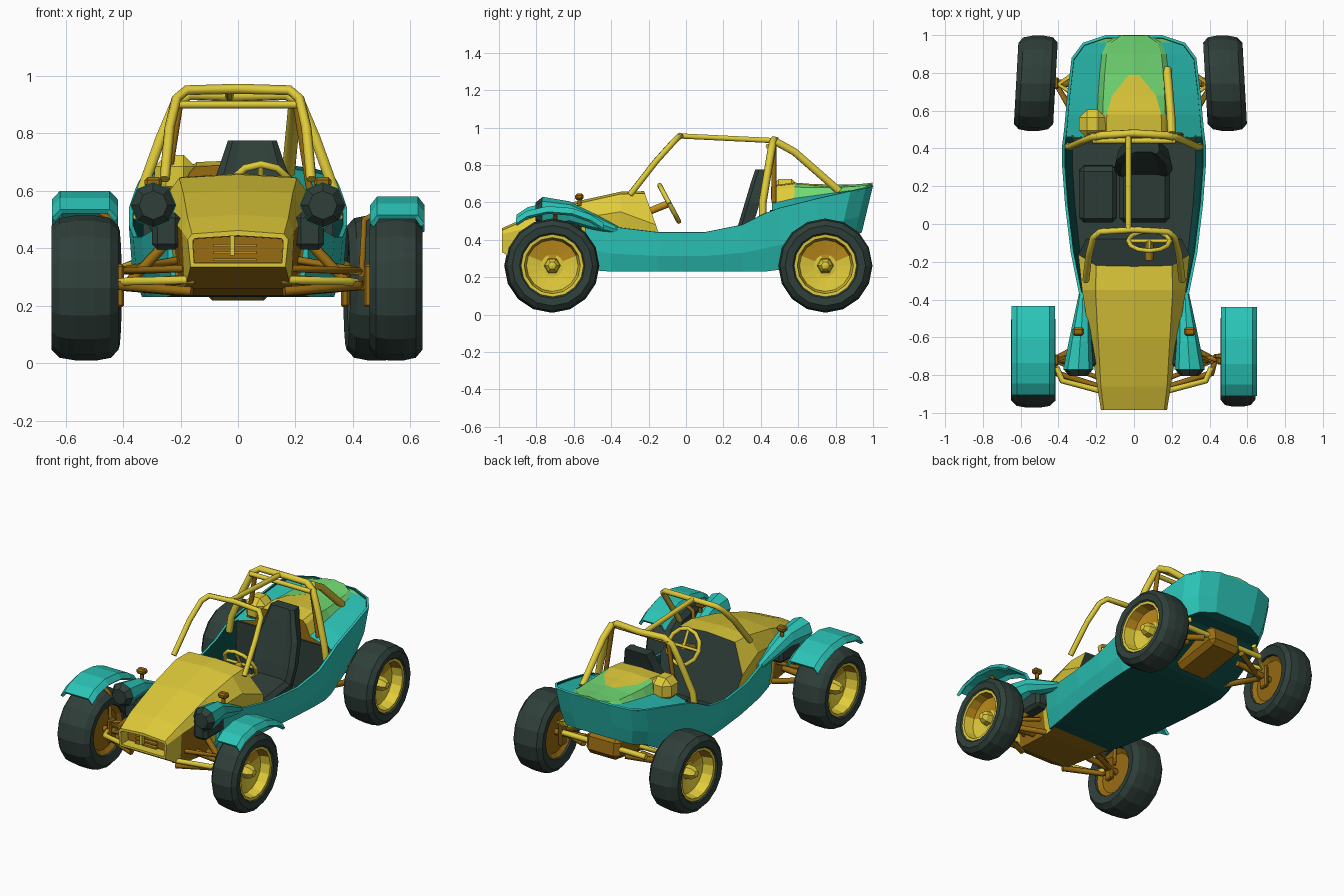
import bpy, bmesh, math
from mathutils import Matrix, Vector

cube = bpy.data.objects.get("Cube")
if cube:
    bpy.data.objects.remove(cube)


def material(name, *rgb):
    lin = [((c / 255 + 0.055) / 1.055) ** 2.4 for c in rgb] + [1]
    m = bpy.data.materials.new(name)
    m.use_nodes = True
    m.diffuse_color = lin
    m.node_tree.nodes["Principled BSDF"].inputs["Base Color"].default_value = lin
    return m


YELLOW = material("yellow", 224, 203, 58)
AMBER = material("amber", 192, 142, 28)
OCHRE = material("ochre", 152, 108, 18)
TEAL = material("teal", 43, 196, 183)
DEEP_TEAL = material("deep teal", 14, 82, 76)
CHARCOAL = material("charcoal", 47, 63, 57)
GREEN = material("green", 114, 218, 116)


def finish(bm, name, mats, paint=None):
    """Turn a bmesh into an object, colouring faces by a rule."""
    if paint:
        bm.normal_update()
        for f in bm.faces:
            f.material_index = paint(f.calc_center_median(), f.normal)
    mesh = bpy.data.meshes.new(name)
    bm.to_mesh(mesh)
    bm.free()
    for m in mats:
        mesh.materials.append(m)
    ob = bpy.data.objects.new(name, mesh)
    bpy.context.collection.objects.link(ob)
    return ob


def loft(rings, flip=False, closed=False, cap_start=False, cap_end=False):
    bm = bmesh.new()
    rows = [[bm.verts.new(p) for p in r] for r in rings]
    n = len(rows[0])
    for a, b in zip(rows, rows[1:]):
        for i in range(n if closed else n - 1):
            j = (i + 1) % n
            q = [a[i], a[j], b[j], b[i]]
            bm.faces.new(q[::-1] if flip else q)
    if cap_start:
        bm.faces.new(rows[0] if flip else rows[0][::-1])
    if cap_end:
        bm.faces.new(rows[-1][::-1] if flip else rows[-1])
    return bm


def mirrored(half):
    """Full cross-section from the points of its +x half, centre outwards."""
    return [(-x, y, z) for x, y, z in half[::-1]] + [p for p in half if p[0] > 0]


def shell(ob, t, inner=0):
    s = ob.modifiers.new("thickness", "SOLIDIFY")
    s.thickness, s.offset, s.material_offset = t, -1, inner


def box(name, loc, size, mat, tilt=0, bevel=0.0):
    bm = bmesh.new()
    bmesh.ops.create_cube(bm, size=1, matrix=Matrix.Translation(loc)
                          @ Matrix.Rotation(tilt, 4, "X") @ Matrix.Diagonal((*size, 1)))
    ob = finish(bm, name, [mat])
    if bevel:
        ob.modifiers.new("bevel", "BEVEL").width = bevel


def tube(name, pts, r, mat):
    cu = bpy.data.curves.new(name, "CURVE")
    cu.dimensions, cu.bevel_depth, cu.bevel_resolution = "3D", r, 1
    cu.use_fill_caps = True
    sp = cu.splines.new("POLY")
    sp.points.add(len(pts) - 1)
    for p, co in zip(sp.points, pts):
        p.co = (*co, 1)
    tmp = bpy.data.objects.new(name, cu)
    bpy.context.collection.objects.link(tmp)
    bpy.context.view_layer.update()
    mesh = bpy.data.meshes.new_from_object(tmp.evaluated_get(bpy.context.evaluated_depsgraph_get()))
    bpy.data.objects.remove(tmp)
    mesh.materials.clear()
    mesh.materials.append(mat)
    bpy.context.collection.objects.link(bpy.data.objects.new(name, mesh))


def pair(name, pts, r, mat):
    for side, s in (("left", 1), ("right", -1)):
        tube(f"{side}_{name}", [(s * x, y, z) for x, y, z in pts], r, mat)


def spin(name, profile, mats, loc, s, toe, segs=16, paint=None):
    """Revolve (radius, outward offset) points about the wheel axle."""
    turns = [2 * math.pi * k / segs for k in range(segs)]
    rings = [[(loc[0] + s * (o - toe * r * math.cos(a)), loc[1] + r * math.cos(a),
               loc[2] + r * math.sin(a)) for a in turns] for r, o in profile]
    bm = loft(rings, closed=True)
    bmesh.ops.remove_doubles(bm, verts=bm.verts, dist=0.0005)
    bmesh.ops.recalc_face_normals(bm, faces=bm.faces)
    finish(bm, name, mats, paint)


# Tub: rail half width, rail height, floor height along the length
rings = []
for y, w, zt, zb in [(-.54, .25, .52, .24), (-.4, .285, .47, .23), (-.15, .335, .44, .23),
                     (.1, .365, .44, .23), (.3, .38, .48, .23), (.42, .38, .54, .23),
                     (.5, .37, .57, .24), (.7, .352, .62, .33), (.88, .33, .66, .4),
                     (.96, .27, .675, .42), (1, .15, .69, .44)]:
    lean = .06 if y > .85 else 0
    half = [(0, y - lean, zb), (w * .88, y - lean, zb),
            (w * .97, y - lean * .6, zb + (zt - zb) * .4), (w, y, zt)]
    rings.append(mirrored(half))
shell(finish(loft(rings, True, False, True, True), "tub", [TEAL, DEEP_TEAL, DEEP_TEAL, CHARCOAL],
             lambda c, n: 2 if n.z < -.5 else 0), .015, 1)

# Engine deck with a raised centre hump; the yellow centre strip narrows to a point
rings = []
for y, w, ze, zh, strip in [(.46, .365, .545, .685, .4), (.58, .36, .58, .7, .4),
                            (.68, .352, .605, .692, .33), (.79, .338, .63, .69, .08),
                            (.9, .316, .655, .69, .25), (.96, .266, .668, .695, .28),
                            (.998, .146, .685, .7, .28)]:
    rise = zh - ze
    rings.append(mirrored([(0, y, zh + .006), (w * strip, y, zh), (w * .46, y, zh - rise * .15),
                           (w * .54, y, ze + rise * .35), (w, y, ze)]))


def deck_paint(c, n):
    if n.y < -.7:
        return 3
    if abs(c.x) < .2 and (c.y < .55 or (abs(c.x) < .1 and c.y < .77)):
        return 2
    return 1 if abs(c.x) < .19 else 0


finish(loft(rings, cap_start=True, cap_end=True), "engine_deck",
       [TEAL, GREEN, YELLOW, OCHRE], deck_paint)
box("deck_lump", (-.22, .53, .65), (.14, .15, .15), YELLOW, 0, .04)
box("firewall", (0, .46, .4), (.66, .02, .32), CHARCOAL)

# Hood and nose, with a recessed grille at the front
rings = []
for y, wt, zt, ws, zm, wl, zb, lean in [(-.985, .16, .45, .175, .43, .165, .335, 0),
                                        (-.86, .175, .505, .195, .46, .185, .26, 0),
                                        (-.6, .19, .59, .235, .51, .2, .235, 0),
                                        (-.35, .205, .645, .275, .55, .23, .24, 0),
                                        (-.22, .2, .648, .295, .48, .25, .24, .35)]:
    rings.append(mirrored([(x, y + lean * (zt - z), z) for x, z in
                           ((0, zt + .012), (wt, zt), (ws, zm), (wl, zb))]))
bm = loft(rings, closed=True, cap_start=True, cap_end=True)
bm.normal_update()
front = min(bm.faces, key=lambda f: f.calc_center_median().y)
bmesh.ops.inset_region(bm, faces=[front], thickness=.018)
bmesh.ops.inset_region(bm, faces=[front], thickness=.002, depth=-.07)


def hood_paint(c, n):
    if n.y > .8:
        return 2
    lower_side = abs(n.x) > .5 and c.z < .43 and -.86 < c.y < -.5
    return 1 if lower_side or n.z < -.5 or (n.y < -.8 and c.y > -.96) else 0


finish(bm, "hood", [YELLOW, OCHRE, CHARCOAL], hood_paint)
for z in (.36, .385, .41):
    box("grille_slat", (-.01, -.93, z), (.15, .02, .01), AMBER)
box("grille_post", (-.02, -.96, .41), (.016, .03, .07), YELLOW)

# Headlight pods running forward from the rails
for side, s in (("left", 1), ("right", -1)):
    rings = [[(s * (x + r * math.cos(a * math.pi / 4)), y, z + r * math.sin(a * math.pi / 4))
              for a in range(8)]
             for x, y, z, r in [(.27, -.36, .45, .02), (.275, -.5, .5, .045),
                                (.285, -.62, .545, .06), (.295, -.77, .55, .08)]]
    bm = loft(rings, closed=True, cap_start=True, cap_end=True)
    bmesh.ops.recalc_face_normals(bm, faces=bm.faces)
    finish(bm, f"{side}_headlight_pod", [TEAL])
    bm = bmesh.new()
    bmesh.ops.create_cone(bm, cap_ends=True, segments=8, radius1=.078, radius2=.05, depth=.035,
                          matrix=Matrix.Translation((s * .295, -.786, .55))
                          @ Matrix.Rotation(math.pi / 2, 4, "X"))
    finish(bm, f"{side}_headlight", [CHARCOAL])
    box(f"{side}_inner_wing", (s * .25, -.66, .46), (.1, .2, .13), CHARCOAL, 0, .02)
    tube(f"{side}_marker_stem", [(s * .295, -.57, .58), (s * .295, -.57, .63)], .012, OCHRE)
    box(f"{side}_marker_light", (s * .295, -.57, .63), (.06, .045, .035), OCHRE, 0, .01)

# Wheels: centre, half width, toe
wheels = {"front_right": (-.533, -.72, .117, 0), "front_left": (.55, -.715, .092, 0),
          "rear_right": (-.52, .745, .104, .055), "rear_left": (.482, .745, .104, .055)}
for name, (x, y, h, toe) in wheels.items():
    s = 1 if x > 0 else -1
    loc = (x, y, .262)
    spin(name + "_tyre", [(.155, h * .75), (.175, h * .95), (.215, h), (.243, h * .75),
                          (.252, h * .3), (.252, -h * .3), (.243, -h * .75), (.215, -h),
                          (.16, -h * .9), (.15, -h * .5), (.155, h * .75)], [CHARCOAL], loc, s, toe)
    spin(name + "_rim", [(.168, h * .87), (.15, h * .85), (.138, h * .2), (.06, h * .05),
                         (0, h * .1)], [YELLOW, AMBER], loc, s, toe, 16,
         lambda c, n: 1 if c.z > .3 and math.hypot(c.y - y, c.z - .262) < .147 else 0)
    spin(name + "_rim_back", [(.16, -h * .8), (.13, -h * .6), (0, -h * .6)], [OCHRE], loc, s, toe)
    spin(name + "_hub", [(.045, 0), (.04, h * .5), (.022, h * .75), (0, h * .8)], [YELLOW],
         loc, s, toe, 6)
    tube(name + "_axle", [(x, y, .262), (s * .2, y, .29)], .02, OCHRE)
    box(name + "_knuckle", (x - s * (h + .005), y, .27), (.03, .06, .15), OCHRE, 0, .008)

# Front fenders, arched over the tyres
for name, x, y0, w, lift in (("right", -.533, -.675, .115, .01), ("left", .555, -.68, .095, -.01)):
    rings = [[(x + w * k, y0 + dy, z + lift - drop) for k, drop in
              ((-1, .03), (-.75, 0), (.75, 0), (1, .03))]
             for dy, z in [(-.23, .525), (-.17, .565), (-.06, .59), (.07, .58), (.17, .545), (.24, .5)]]
    shell(finish(loft(rings), name + "_front_fender", [TEAL]), .018)
    s = 1 if x > 0 else -1
    tube(name + "_fender_stay", [(s * .43, -.7, .3), (s * .44, -.7, .5), (x, -.7, .56)], .012, OCHRE)

# Roll cage
tube("front_hoop", mirrored([(0, -.03, .955), (.18, -.04, .95), (.215, -.07, .92), (.238, -.16, .82),
                             (.255, -.3, .64)]), .018, YELLOW)
tube("rear_hoop", mirrored([(0, .48, .93), (.17, .47, .935), (.22, .46, .9), (.27, .44, .78),
                            (.335, .41, .6), (.35, .41, .5)]), .021, YELLOW)
tube("roof_bar", [(-.03, -.03, .955), (-.03, .48, .93)], .016, YELLOW)
tube("hoop_cross_bar", [(-.22, .44, .9), (.22, .44, .9)], .015, YELLOW)
tube("rear_brace", [(.2, .48, .925), (.195, .58, .87), (.175, .82, .66)], .023, YELLOW)
pair("hoop_inner_stay", [(.2, .47, .92), (.25, .47, .6)], .014, OCHRE)

# Seats: cushions, and a driver's back that leans and narrows to a headrest
for name, x, w in (("driver", .055, .27), ("passenger", -.19, .2)):
    box(name + "_seat_cushion", (x, .16, .31), (w, .3, .1), CHARCOAL, .12, .025)
rings = [[(.05 + kx * w, y + ky, z) for kx, ky in
          ((-1, -.02), (-.8, -.04), (-.5, -.03), (.5, -.03), (.8, -.04), (1, -.02), (.9, .04), (-.9, .04))]
         for z, y, w in [(.28, .27, .13), (.45, .31, .155), (.6, .355, .145), (.7, .385, .11), (.775, .41, .085)]]
finish(loft(rings, closed=True, cap_start=True, cap_end=True), "driver_seat_back", [CHARCOAL])

# Steering wheel and column
hub = Vector((.08, -.09, .595))
turn = Matrix.Translation(hub) @ Matrix.Rotation(-1.08, 4, "X")
rim = [turn @ Vector((.11 * math.cos(k * math.pi / 6), .11 * math.sin(k * math.pi / 6), 0))
       for k in range(13)]
tube("steering_wheel", rim, .013, YELLOW)
for k in (0, 6, 9):
    tube("steering_spoke", [hub, rim[k]], .01, YELLOW)
tube("steering_column", [hub, (.08, -.25, .53)], .022, AMBER)

# Suspension and drivetrain
pair("front_lower_arm", [(.16, -.87, .25), (.41, -.79, .27), (.43, -.72, .27), (.2, -.6, .25)], .018, OCHRE)
pair("front_upper_arm", [(.17, -.82, .33), (.42, -.73, .32), (.2, -.64, .36)], .014, OCHRE)
pair("front_bumper_arm", [(.15, -.89, .29), (.38, -.83, .285), (.41, -.76, .28)], .016, YELLOW)
pair("front_shock", [(.22, -.7, .45), (.38, -.72, .28)], .02, OCHRE)
pair("rear_trailing_arm", [(.27, .5, .27), (.4, .72, .27), (.15, .84, .3)], .02, OCHRE)
pair("rear_upper_link", [(.25, .64, .38), (.4, .74, .33), (.25, .84, .39)], .016, YELLOW)
box("gearbox", (0, .7, .31), (.24, .36, .14), OCHRE, .15, .03)
tube("rear_frame_tube", [(-.3, .84, .33), (.3, .84, .33)], .018, YELLOW)
